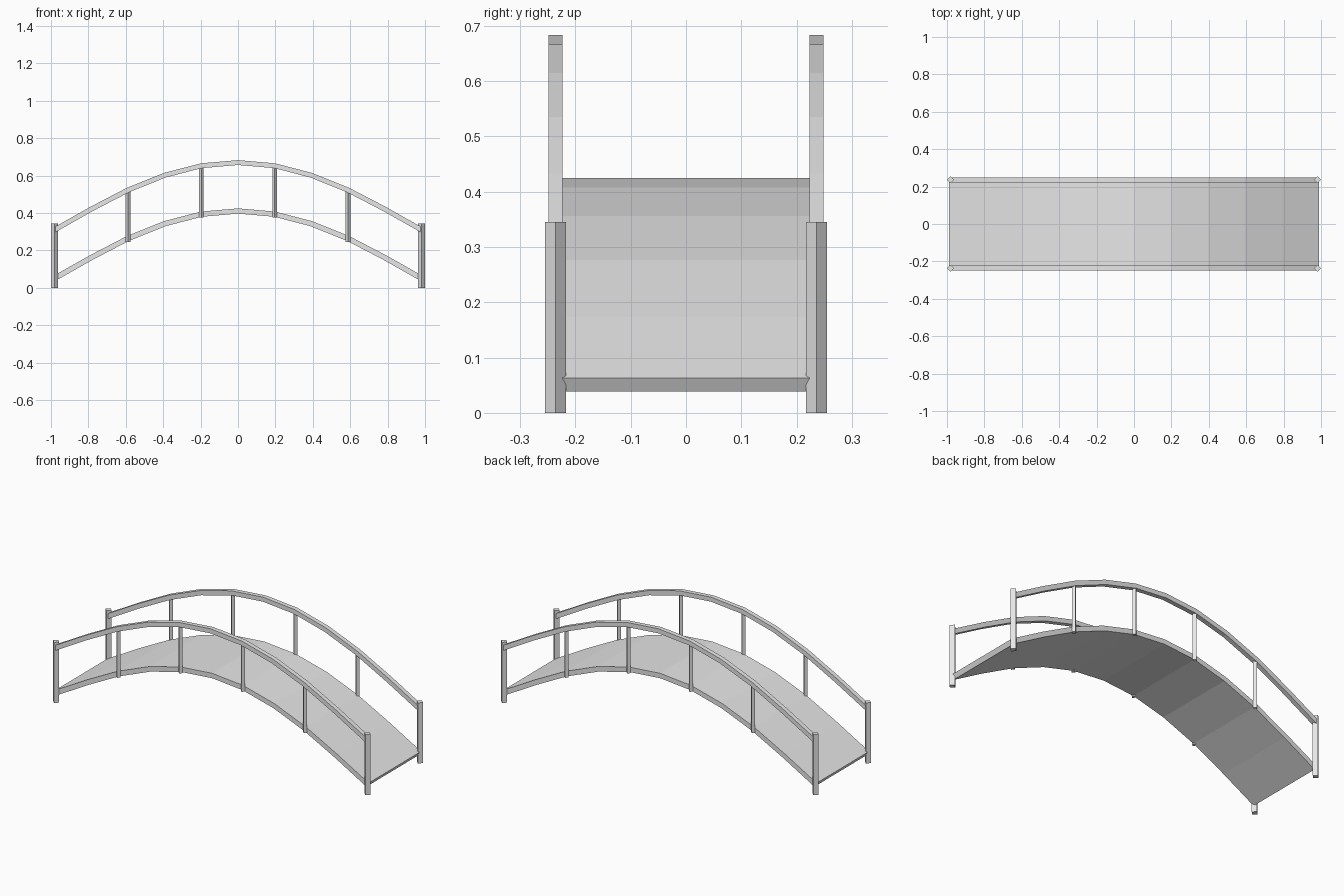
import bpy
import bmesh
from math import pi, sqrt
from mathutils import Vector

cube = bpy.data.objects.get("Cube")
if cube:
    bpy.data.objects.remove(cube)

grey = bpy.data.materials.new("light_grey")
grey.use_nodes = True
grey.diffuse_color = (0.8, 0.8, 0.8, 1)
grey.node_tree.nodes["Principled BSDF"].inputs["Base Color"].default_value = (0.8, 0.8, 0.8, 1)

STEP = 0.1962          # horizontal spacing of the arch stations
SIDE_Y = 0.236         # centre line of the railings
RAIL_RISE = 0.259      # handrail height above the deck
HALF_ARCH = [0.411, 0.394, 0.343, 0.264, 0.162, 0.051]
ARCH = [Vector((i * STEP, 0, HALF_ARCH[abs(i)])) for i in range(-5, 6)]


def finish(bm, name):
    bmesh.ops.recalc_face_normals(bm, faces=bm.faces)
    mesh = bpy.data.meshes.new(name)
    bm.to_mesh(mesh)
    bm.free()
    mesh.materials.append(grey)
    obj = bpy.data.objects.new(name, mesh)
    bpy.context.collection.objects.link(obj)
    return obj


def arched_beam(name, y, half_width, half_thick, rise=0):
    """Sweep a rectangular section along the arch with mitred joints."""
    bm = bmesh.new()
    rings = []
    for i, p in enumerate(ARCH):
        a, b = ARCH[max(i - 1, 0)], ARCH[min(i + 1, len(ARCH) - 1)]
        t = (b - a).normalized()
        up = Vector((-t.z, 0, t.x)) * half_thick
        centre = p + Vector((0, y, rise))
        side = Vector((0, half_width, 0))
        rings.append([bm.verts.new(centre + o)
                      for o in (side + up, up - side, -side - up, side - up)])
    for r, s in zip(rings, rings[1:]):
        for k in range(4):
            j = (k + 1) % 4
            bm.faces.new((r[k], r[j], s[j], s[k]))
    bm.faces.new(rings[0])
    bm.faces.new(rings[-1])
    return finish(bm, name)


def post(name, x, y, radius, bottom, top):
    """Square post turned so that a corner faces outward."""
    bm = bmesh.new()
    bmesh.ops.create_cube(bm, size=1)
    width = radius * sqrt(2)
    bmesh.ops.scale(bm, vec=(width, width, top - bottom), verts=bm.verts)
    obj = finish(bm, name)
    obj.rotation_euler.z = pi / 4
    obj.location = (x, y, (bottom + top) / 2)


# Walkway
arched_beam("deck", 0, SIDE_Y, 0.014)

# Handrails and posts on both sides
for label, y in (("front", -SIDE_Y), ("back", SIDE_Y)):
    arched_beam(label + "_handrail", y, 0.013, 0.013, RAIL_RISE)
    for i in (-5, 5):
        end = "left" if i > 0 else "right"
        post(f"{label}_{end}_end_post", i * STEP, y, 0.019, 0, 0.345)
    for i in (-3, -1, 1, 3):
        z = HALF_ARCH[abs(i)]
        end = "left" if i > 0 else "right"
        place = "outer" if abs(i) == 3 else "inner"
        post(f"{label}_{end}_{place}_post", i * STEP, y, 0.013,
             z - 0.018, z + RAIL_RISE)
